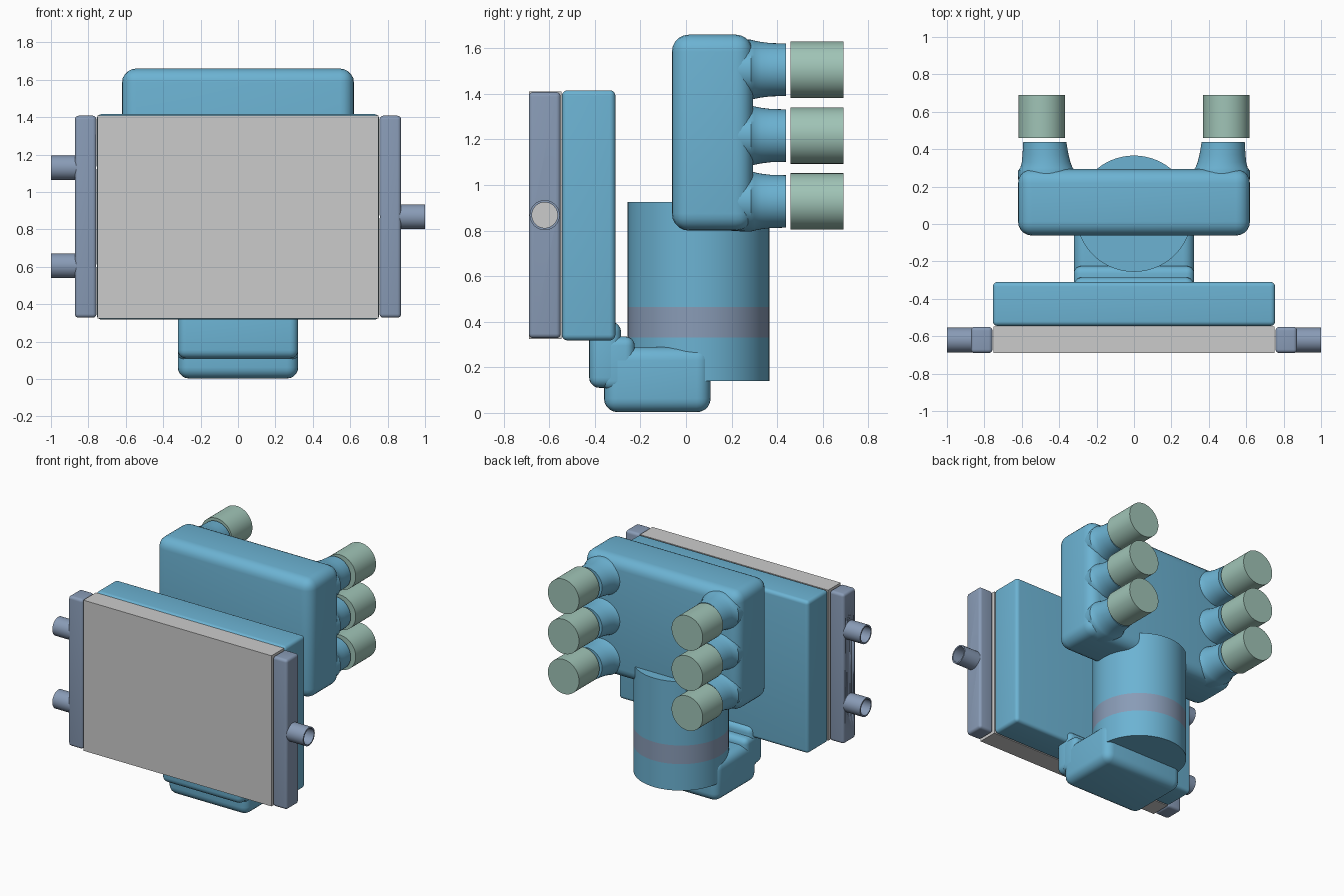
import bpy, bmesh
from math import cos, sin, pi
from mathutils import Matrix

if "Cube" in bpy.data.objects:
    bpy.data.objects.remove(bpy.data.objects["Cube"])


def material(name, rgb):
    m = bpy.data.materials.new(name)
    m.diffuse_color = (*rgb, 1)
    m.use_nodes = True
    m.node_tree.nodes["Principled BSDF"].inputs["Base Color"].default_value = m.diffuse_color
    return m


BLUE = material("duct_blue", (0.15, 0.45, 0.65))
SLATE = material("slate", (0.25, 0.33, 0.47))
GREEN = material("rubber_green", (0.35, 0.55, 0.47))


def finish(name, bm, mat):
    bmesh.ops.recalc_face_normals(bm, faces=bm.faces[:])
    me = bpy.data.meshes.new(name)
    bm.to_mesh(me)
    bm.free()
    ob = bpy.data.objects.new(name, me)
    bpy.context.collection.objects.link(ob)
    if mat:
        me.materials.append(mat)
    bpy.ops.object.select_all(action='DESELECT')
    bpy.context.view_layer.objects.active = ob
    ob.select_set(True)
    bpy.ops.object.shade_smooth_by_angle(angle=0.6)
    return ob


def box(name, x, y, z, mat=None, r=0.0):
    """Box between the given ranges with rounded edges of radius r."""
    bm = bmesh.new()
    bmesh.ops.create_cube(bm, size=1)
    for v in bm.verts:
        v.co = [(a + b) / 2 + c * (b - a) for (a, b), c in zip((x, y, z), v.co)]
    if r:
        bmesh.ops.bevel(bm, geom=bm.edges[:], offset=r, segments=5,
                        profile=0.5, affect='EDGES')
    return finish(name, bm, mat)


def cylinder(name, c, r, length, axis, mat):
    """Closed cylinder centred on c along axis."""
    bm = bmesh.new()
    rot = {'X': Matrix.Rotation(pi / 2, 4, 'Y'), 'Y': Matrix.Rotation(pi / 2, 4, 'X'),
           'Z': Matrix()}[axis]
    bmesh.ops.create_cone(bm, cap_ends=True, segments=64, radius1=r, radius2=r,
                          depth=length, matrix=Matrix.Translation(c) @ rot)
    return finish(name, bm, mat)


def loft(name, rings, z, n, mat, side):
    """Elliptical rings (y, centre x, radius x, radius z) joined along y."""
    bm = bmesh.new()
    loops = [[bm.verts.new((side * (cx + rx * cos(2 * pi * i / n)), y,
                            z + rz * sin(2 * pi * i / n))) for i in range(n)]
             for y, cx, rx, rz in rings]
    for a, b in zip(loops, loops[1:]):
        for i in range(n):
            j = (i + 1) % n
            bm.faces.new((a[i], a[j], b[j], b[i]))
    bm.faces.new(loops[0])
    bm.faces.new(loops[-1])
    return finish(name, bm, mat)


def tube(name, x0, x1, y, z, r, inner, mat):
    """Open pipe along x with a wall."""
    bm = bmesh.new()
    n = 40
    loops = [[bm.verts.new((x, y + q * cos(2 * pi * i / n), z + q * sin(2 * pi * i / n)))
              for i in range(n)] for x, q in ((x0, r), (x1, r), (x1, inner), (x0, inner))]
    for k in range(4):
        a, b = loops[k], loops[(k + 1) % 4]
        for i in range(n):
            j = (i + 1) % n
            bm.faces.new((a[i], a[j], b[j], b[i]))
    return finish(name, bm, mat)


# Heat exchanger core and the shroud behind it
box("exchanger_core", (-.75, .75), (-.69, -.547), (.325, 1.41))
box("exchanger_shroud", (-.755, .755), (-.545, -.31), (.318, 1.416), BLUE, .025)

# Side tanks, bored through for their open pipes
for s, label, heights in ((-1, "left", (1.13, .605)), (1, "right", (.868,))):
    tank = box(label + "_tank", sorted((s * .757, s * .872)), (-.69, -.55),
               (.328, 1.408), SLATE, .02)
    for i, z in enumerate(heights):
        bore = cylinder(f"{label}_bore_{i}", (s * .82, -.62, z), .056, .3, 'X', None)
        bore.hide_render = True
        bore.hide_set(True)
        cut = tank.modifiers.new("bore", 'BOOLEAN')
        cut.operation = 'DIFFERENCE'
        cut.solver = 'EXACT'
        cut.object = bore
        tube(f"{label}_pipe_{i}", s * .86, s * 1.0, -.62, z, .066, .056, SLATE)

# Lower duct from the shroud to the vertical barrel
box("lower_duct", (-.322, .322), (-.36, .108), (.003, .29), BLUE, .06)
box("duct_step", (-.322, .322), (-.37, -.225), (.1, .335), BLUE, .04)
box("duct_inlet", (-.322, .322), (-.425, -.285), (.11, .4), BLUE, .045)

# Vertical barrel with clamp band
for name, z0, z1, mat in (("barrel_base", .14, .331, BLUE), ("barrel_band", .331, .465, SLATE),
                          ("barrel_upper", .465, .925, BLUE)):
    cylinder(name, (0, .055, (z0 + z1) / 2), .311, z1 - z0, 'Z', mat)

# Plenum with six flared outlets and their couplers
box("plenum", (-.62, .62), (-.062, .293), (.8, 1.66), BLUE, .075)
FLARE = ((.2, .468, .15, .13), (.285, .468, .152, .132), (.3, .468, .14, .128),
         (.33, .47, .13, .122), (.37, .473, .123, .117), (.438, .477, .115, .115))
for s, label in ((-1, "left"), (1, "right")):
    for i, z in enumerate((.928, 1.217, 1.506)):
        loft(f"{label}_outlet_{i}", FLARE, z, 48, BLUE, s)
        cylinder(f"{label}_coupler_{i}", (s * .493, .575, z), .124, .232, 'Y', GREEN)
